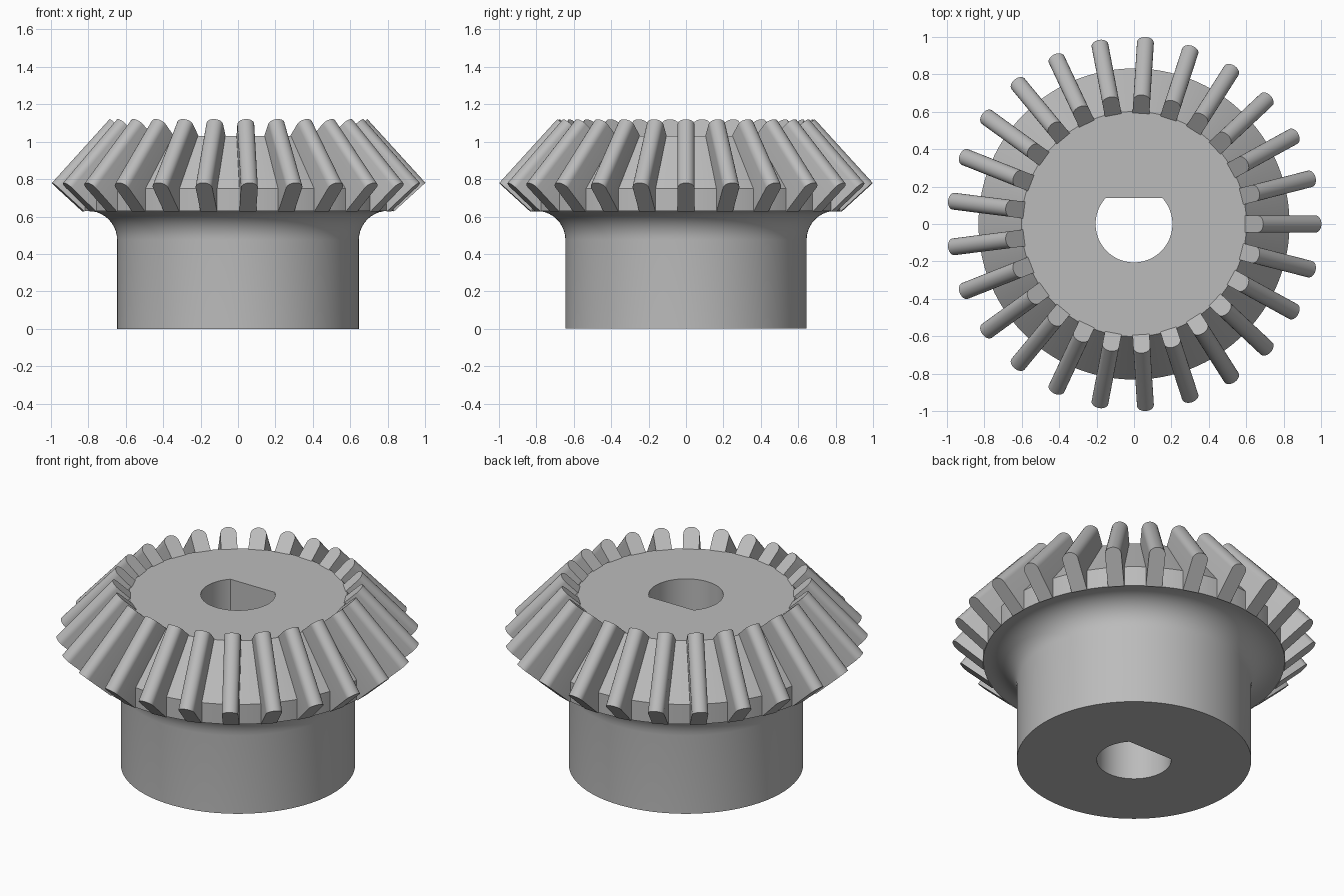
import bpy, bmesh
from math import sin, cos, pi, radians, asin
from mathutils import Vector, Matrix

cube = bpy.data.objects.get("Cube")
if cube:
    bpy.data.objects.remove(cube)

TEETH = 25
SEG = 150

grey = bpy.data.materials.new("machined grey")
grey.use_nodes = True
colour = (0.5, 0.5, 0.5, 1)
grey.diffuse_color = colour
grey.node_tree.nodes["Principled BSDF"].inputs["Base Color"].default_value = colour


def make_object(name, bm, angle):
    bmesh.ops.recalc_face_normals(bm, faces=bm.faces)
    mesh = bpy.data.meshes.new(name)
    bm.to_mesh(mesh)
    bm.free()
    mesh.materials.append(grey)
    obj = bpy.data.objects.new(name, mesh)
    bpy.context.collection.objects.link(obj)
    bpy.ops.object.select_all(action='DESELECT')
    obj.select_set(True)
    bpy.context.view_layer.objects.active = obj
    bpy.ops.object.shade_smooth_by_angle(angle=radians(angle))
    return obj


def bridge(bm, a, b):
    for i in range(len(a)):
        j = (i + 1) % len(a)
        bm.faces.new((a[i], a[j], b[j], b[i]))


# Gear body: turned hub, fillet, rim and cone around a D-shaped bore
BORE, FLAT = 0.205, 0.14
angles = [2 * pi * i / SEG for i in range(SEG)]
bm = bmesh.new()


def circle(r, z):
    return [bm.verts.new((r * cos(a), r * sin(a), z)) for a in angles]


def bore_ring(z):
    return [bm.verts.new((BORE * cos(a), min(BORE * sin(a), FLAT), z)) for a in angles]


fillet = [(0.80 - 0.155 * cos(t * pi / 20), 0.475 + 0.155 * sin(t * pi / 20)) for t in range(11)]
profile = [(0.645, 0)] + fillet + [(0.83, 0.63), (0.83, 0.75), (0.6, 1.03)]
rings = [bore_ring(0)] + [circle(r, z) for r, z in profile] + [bore_ring(1.03)]
for k in range(len(rings)):
    bridge(bm, rings[k], rings[(k + 1) % len(rings)])
make_object("gear_body", bm, 30)

# Teeth: straight round-topped bars lying along the cone
HALF, CROWN, DEPTH = 0.045, 0.04, 0.228
outer_tip, inner_tip = Vector((1.0, 0, 0.78)), Vector((0.69, 0, 1.12))
along = (inner_tip - outer_tip).normalized()
up = Vector((along.z, 0, -along.x))
section = [(-HALF, -DEPTH)]
section += [(-HALF * cos(pi * t / 12), CROWN * (sin(pi * t / 12) - 1)) for t in range(13)]
section += [(HALF, -DEPTH)]
bm = bmesh.new()
for n in range(TEETH):
    turn = Matrix.Rotation(2 * pi * n / TEETH, 3, 'Z')
    ends = [[bm.verts.new(turn @ (tip + up * h + Vector((0, w, 0)))) for w, h in section]
            for tip in (outer_tip, inner_tip)]
    bridge(bm, *ends)
    for end in ends:
        bm.faces.new(end)
make_object("gear_teeth", bm, 30)
